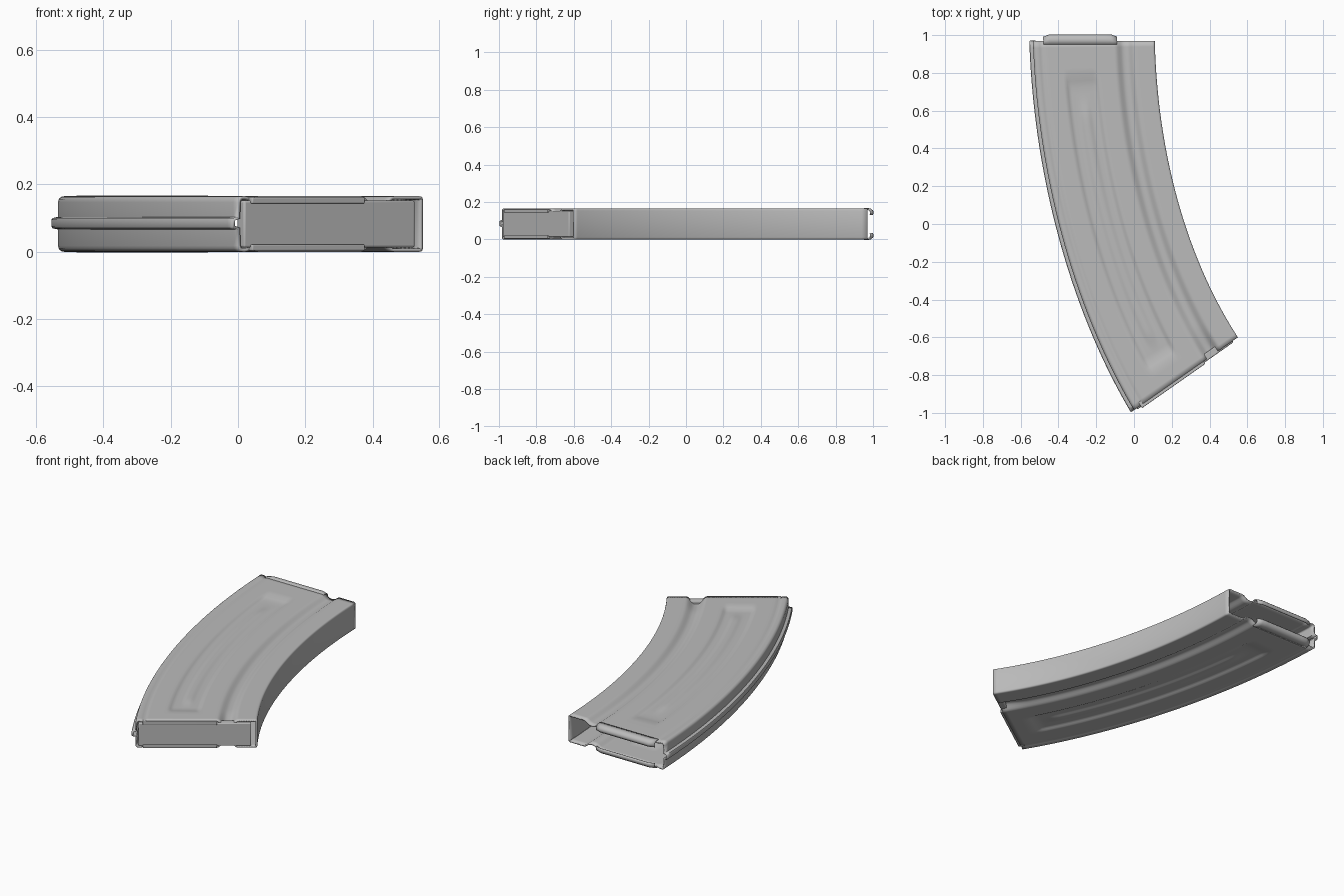
import bpy, bmesh
from math import sqrt
from mathutils import Vector

cube = bpy.data.objects.get("Cube")
if cube:
    bpy.data.objects.remove(cube)

T = 0.165                                   # body thickness
REAR = [Vector(p) for p in ((-.535, .97), (-.51, .2), (-.29, -.5), (0, -.985))]
FRONT = [Vector(p) for p in ((.11, .97), (.125, .35), (.29, -.2), (.55, -.6))]

steel = bpy.data.materials.new("grey_steel")
steel.use_nodes = True
steel.diffuse_color = (.5, .5, .5, 1)
steel.node_tree.nodes["Principled BSDF"].inputs["Base Color"].default_value = (.5, .5, .5, 1)


def bezier(p, t):
    s = 1 - t
    return p[0]*s**3 + 3*p[1]*s*s*t + 3*p[2]*s*t*t + p[3]*t**3


def place(u, t):
    """Point across (u, rear to front) and along (t, mouth to floor) the body."""
    return bezier(REAR, t).lerp(bezier(FRONT, t), u)


def step(a, b, x):
    x = min(1, max(0, (x - a) / (b - a)))
    return x * x * (3 - 2 * x)


def band(a, b, soft, x):
    return step(a, a + soft, x) * (1 - step(b - soft, b, x))


def corner(d, r):
    d = min(d, r)
    return r - sqrt(r*r - (r - d)**2)


def height(u, t):
    """Height of the pressed upper side, with its channels and rounded edges."""
    panel = .012 * band(.24, .53, .045, u) * band(.08, .93, .03, t)
    rib = .008 * band(.33, .45, .05, u) * band(.14, .88, .06, t)
    channel = (.022 + .012 * step(.88, 1, t)) * band(.67, .84, .075, u)
    seam = .005 * band(.045, .1, .025, u)
    edges = corner(u * .66, .018) + corner((1 - u) * .66, .011)
    return T - panel + rib - channel - seam - edges


def finish(name, bm, thickness=0, bevel=0, angle=.7):
    bmesh.ops.recalc_face_normals(bm, faces=bm.faces)
    mesh = bpy.data.meshes.new(name)
    bm.to_mesh(mesh)
    bm.free()
    mesh.materials.append(steel)
    ob = bpy.data.objects.new(name, mesh)
    bpy.context.collection.objects.link(ob)
    if thickness:
        m = ob.modifiers.new("sheet", "SOLIDIFY")
        m.thickness, m.offset = thickness, -1
    if bevel:
        m = ob.modifiers.new("soft_edges", "BEVEL")
        m.width, m.segments = bevel, 3
    bpy.ops.object.select_all(action="DESELECT")
    ob.select_set(True)
    bpy.context.view_layer.objects.active = ob
    bpy.ops.object.shade_smooth_by_angle(angle=angle)
    return ob


def loft(name, rows, closed, **options):
    bm = bmesh.new()
    grid = [[bm.verts.new(p) for p in row] for row in rows]
    n = len(grid[0])
    for a, b in zip(grid, grid[1:]):
        for i in range(n if closed else n - 1):
            j = (i + 1) % n
            bm.faces.new((a[i], a[j], b[j], b[i]))
    return finish(name, bm, **options)


# Curved sheet body, open at the mouth, with a spine along its rear wall
us = sorted([i / 72 for i in range(73)] + [.003, .007, .02, .98, .993, .997])
spine = [(0, .066), (-.026, .07), (-.03, .075), (-.03, .096), (-.026, .1), (0, .104)]
rows = []
for k in range(61):
    t = k / 60
    section = [(u, height(u, t)) for u in us]
    section += [(u, T - z) for u, z in reversed(section)]
    section += spine
    rows.append([(*place(u, t), z) for u, z in section])
loft("magazine_body", rows, True, thickness=.009)

# Feed lips, curled inward at the mouth
curl = [(.95, .163), (.975, .164), (.988, .161), (.997, .153), (1, .143), (.996, .132)]
for name, flip in (("upper_feed_lip", False), ("lower_feed_lip", True)):
    rows = []
    for i in range(13):
        x = -.48 + .39 * i / 12
        tuck = .012 if i in (0, 12) else 0
        rows.append([(x, y - tuck * (y > .97), T - z if flip else z) for y, z in curl])
    lip = loft(name, rows, False, thickness=.007)
    lip.modifiers["sheet"].offset = 0

# Floor plate and its folded flanges
along = (FRONT[3] - REAR[3]).normalized()
out = Vector((along.y, -along.x))


def floor_box(name, u0, u1, d0, d1, z0, z1, bevel):
    bm = bmesh.new()
    bmesh.ops.create_cube(bm, size=1)
    for v in bm.verts:
        p = place(u1 if v.co.x > 0 else u0, 1) + out * (d1 if v.co.y > 0 else d0)
        v.co = (p.x, p.y, z1 if v.co.z > 0 else z0)
    finish(name, bm, bevel=bevel)


floor_box("floor_plate", .025, .95, -.03, .008, .013, T - .013, .006)
floor_box("upper_floor_flange", .06, .67, -.02, .016, T - .022, T - .003, .004)
floor_box("lower_floor_flange", .06, .67, -.02, .016, .003, .022, .004)
